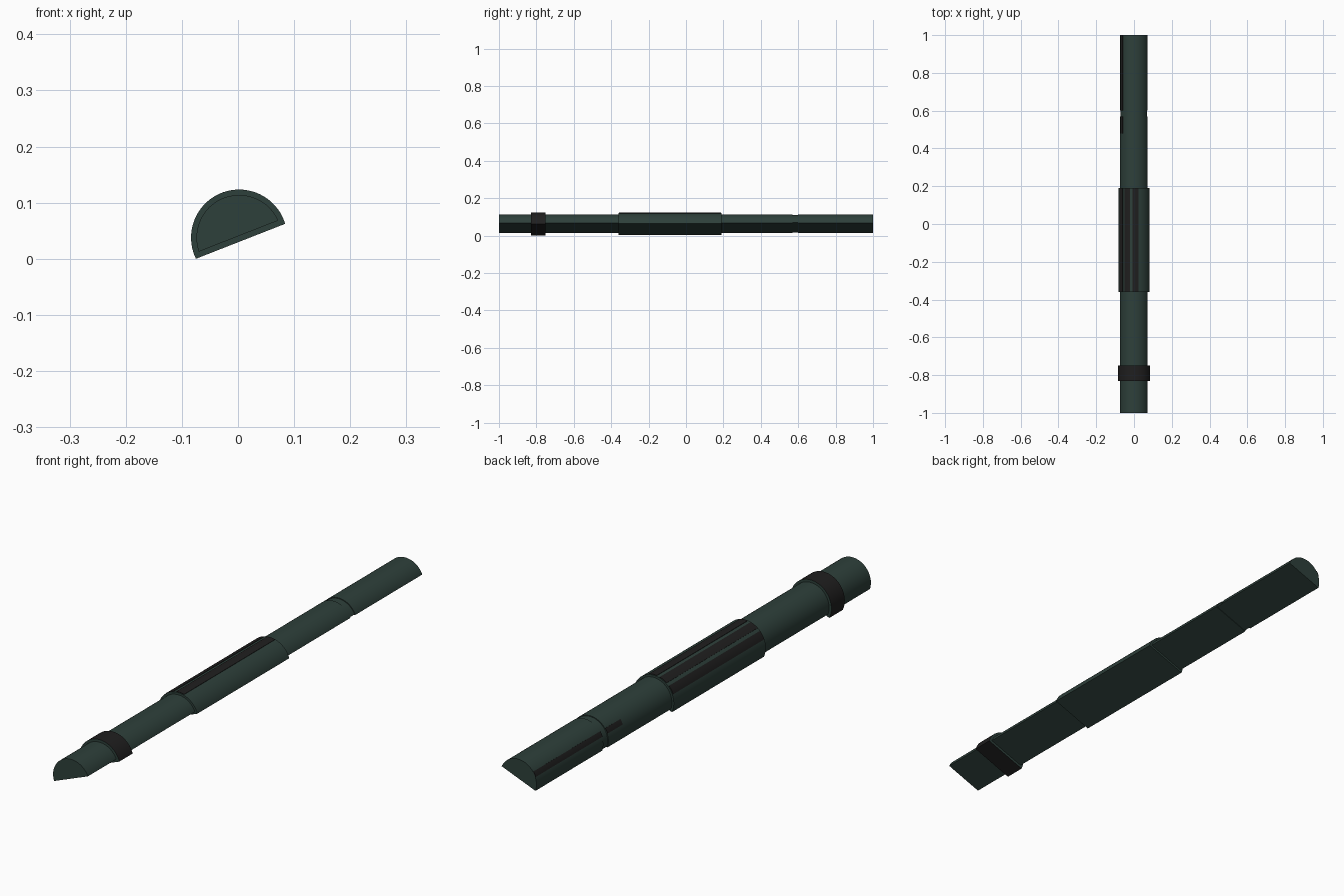
import bpy
import bmesh
from math import sin, cos, asin, degrees, radians

if "Cube" in bpy.data.objects:
    bpy.data.objects.remove(bpy.data.objects["Cube"])

ROLL = 21.4                  # sideways roll of the half round, degrees
CX, CZ = 0.002, 0.0377       # axis of the tube


def material(name, colour):
    mat = bpy.data.materials.new(name)
    mat.use_nodes = True
    mat.diffuse_color = (*colour, 1)
    bsdf = mat.node_tree.nodes["Principled BSDF"]
    bsdf.inputs["Base Color"].default_value = (*colour, 1)
    bsdf.inputs["Roughness"].default_value = 0.6
    return mat


GREEN = material("dark green", (0.027, 0.051, 0.043))
BLACK = material("soft black", (0.014, 0.0135, 0.0135))


def arc(radius, start, end, steps):
    angles = [radians(start + (end - start) * i / steps) for i in range(steps + 1)]
    return [(CX + radius * cos(a), CZ + radius * sin(a)) for a in angles]


def extrude(name, outline, y0, y1, mats):
    """Extrude an x-z outline along y; a second material goes on the end caps."""
    bm = bmesh.new()
    face = bm.faces.new([bm.verts.new((x, y0, z)) for x, z in outline])
    out = bmesh.ops.extrude_face_region(bm, geom=[face])
    moved = [v for v in out["geom"] if isinstance(v, bmesh.types.BMVert)]
    bmesh.ops.translate(bm, verts=moved, vec=(0, y1 - y0, 0))
    bmesh.ops.recalc_face_normals(bm, faces=bm.faces)
    bm.normal_update()
    for f in bm.faces:
        f.material_index = len(mats) - 1 if abs(f.normal.y) > 0.9 else 0
    mesh = bpy.data.meshes.new(name)
    bm.to_mesh(mesh)
    bm.free()
    for m in mats:
        mesh.materials.append(m)
    obj = bpy.data.objects.new(name, mesh)
    bpy.context.collection.objects.link(obj)
    bpy.ops.object.select_all(action="DESELECT")
    obj.select_set(True)
    bpy.context.view_layer.objects.active = obj
    bpy.ops.object.shade_smooth_by_angle(angle=radians(30))
    return obj


def half_round(name, radius, flat, y0, y1, mats):
    """Half cylinder whose flat side lies at the given offset from the axis."""
    lean = degrees(asin(flat / radius))
    outline = arc(radius, ROLL + lean, ROLL + 180 - lean, 40)
    return extrude(name, outline, y0, y1, mats)


def strip(name, inner, outer, start, end, y0, y1):
    """Curved bar that follows the round side."""
    outline = arc(outer, start, end, 6) + arc(inner, end, start, 6)
    return extrude(name, outline, y0, y1, [BLACK])


# Tube in two lengths joined by a narrow neck
half_round("main_tube", 0.076, 0.003, -1, 0.57, [GREEN])
half_round("tube_neck", 0.073, 0.005, 0.57, 0.60, [GREEN])
half_round("rear_tube", 0.076, 0.003, 0.60, 1, [GREEN])

# Thick grip sleeve with raised ribs on one side
half_round("grip_sleeve", 0.084, -0.005, -0.36, 0.19, [GREEN])
for i in range(3):
    a = 75 + 30.5 * i
    strip(f"grip_rib_{i + 1}", 0.081, 0.0857, a, a + 22, -0.357, 0.187)

# Collar near the front
half_round("front_collar", 0.0857, -0.007, -0.83, -0.75, [BLACK, GREEN])

# Thin rails along the rear
for name, y0, y1 in (("short_rail", 0.48, 0.57), ("long_rail", 0.60, 1.0)):
    strip(name, 0.074, 0.0785, 144, 159, y0, y1)
